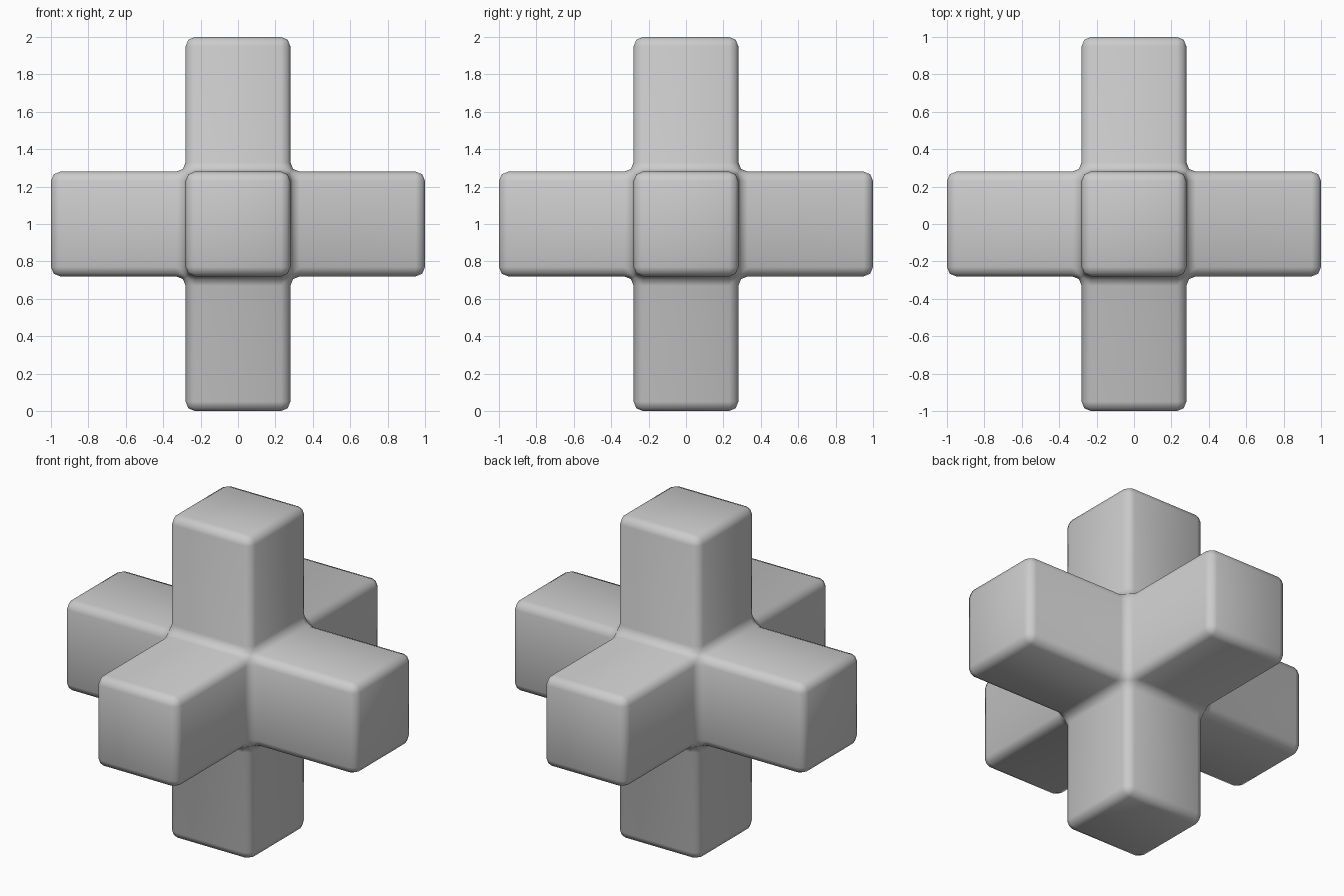
import bpy, bmesh

if "Cube" in bpy.data.objects:
    bpy.data.objects.remove(bpy.data.objects["Cube"])

HALF = 0.28    # half thickness of each arm
REACH = 1.0    # arm tip distance from the centre

# Central cube with an arm pulled out of each face
bm = bmesh.new()
bmesh.ops.create_cube(bm, size=2 * HALF)
arms = bmesh.ops.extrude_discrete_faces(bm, faces=bm.faces[:])["faces"]
for f in arms:
    f.normal_update()
    bmesh.ops.translate(bm, verts=f.verts[:], vec=f.normal * (REACH - HALF))
bmesh.ops.recalc_face_normals(bm, faces=bm.faces[:])

# Stand it on the ground, smooth shaded
bmesh.ops.translate(bm, verts=bm.verts[:], vec=(0, 0, REACH))
for f in bm.faces:
    f.smooth = True
mesh = bpy.data.meshes.new("six_armed_cross")
bm.to_mesh(mesh)
bm.free()
cross = bpy.data.objects.new("six_armed_cross", mesh)
bpy.context.collection.objects.link(cross)

# Rounded outer edges and filleted inner corners
bevel = cross.modifiers.new("rounding", 'BEVEL')
bevel.width = 0.05
bevel.segments = 2
bevel.limit_method = 'ANGLE'
